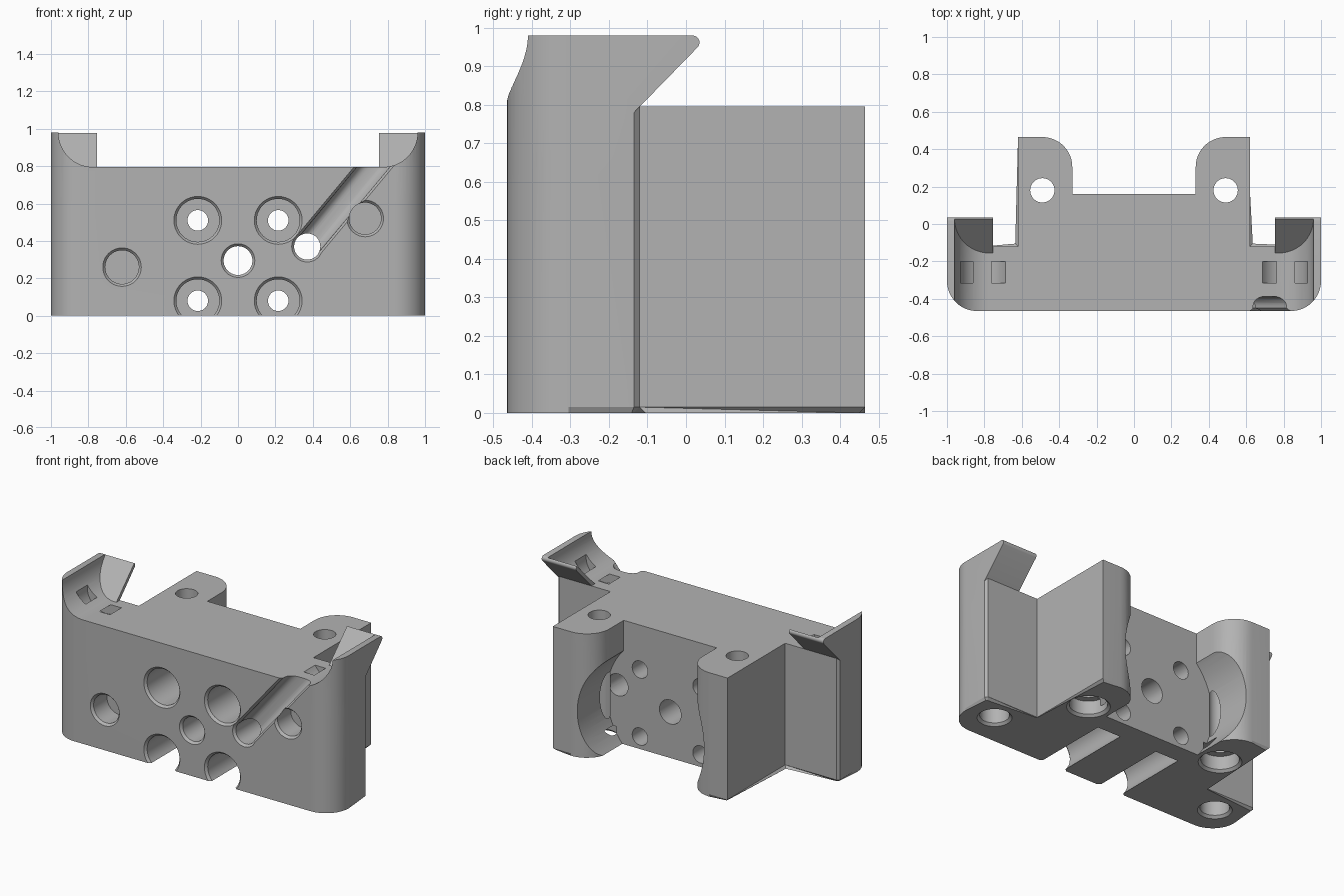
import bpy, bmesh, math
from mathutils import Vector

cube = bpy.data.objects.get("Cube")
if cube:
    bpy.data.objects.remove(cube, do_unlink=True)

grey = bpy.data.materials.new("plain_grey")
grey.use_nodes = True
GREY = (0.45, 0.45, 0.45, 1)
grey.diffuse_color = GREY
grey.node_tree.nodes["Principled BSDF"].inputs["Base Color"].default_value = GREY


def make(name, bm):
    bmesh.ops.recalc_face_normals(bm, faces=bm.faces)
    mesh = bpy.data.meshes.new(name)
    bm.to_mesh(mesh)
    bm.free()
    mesh.materials.append(grey)
    obj = bpy.data.objects.new(name, mesh)
    bpy.context.collection.objects.link(obj)
    return obj


def rounded(corners, steps=12):
    """Outline from (x, y, radius) corners."""
    out = []
    for i, (x, y, r) in enumerate(corners):
        p = Vector((x, y))
        if not r:
            out.append(p)
            continue
        a = (Vector(corners[i - 1][:2]) - p).normalized()
        b = (Vector(corners[(i + 1) % len(corners)][:2]) - p).normalized()
        half = a.angle(b) / 2
        centre = p + (a + b).normalized() * (r / math.sin(half))
        start = p + a * (r / math.tan(half)) - centre
        sweep = start.angle_signed(p + b * (r / math.tan(half)) - centre)
        for k in range(steps + 1):
            t = -sweep * k / steps
            out.append(centre + Vector((start.x * math.cos(t) - start.y * math.sin(t),
                                        start.x * math.sin(t) + start.y * math.cos(t))))
    return out


def prism(name, outline, place, w0, w1, chamfer=0):
    """Extrude an outline; place(u, v, w) gives the position in space."""
    bm = bmesh.new()
    rings = [[bm.verts.new(place(p[0], p[1], w)) for p in outline] for w in (w0, w1)]
    bottom = bm.faces.new(rings[0])
    bm.faces.new(rings[1])
    n = len(outline)
    for i in range(n):
        j = (i + 1) % n
        bm.faces.new((rings[0][i], rings[0][j], rings[1][j], rings[1][i]))
    if chamfer:
        bmesh.ops.bevel(bm, geom=list(bottom.edges), offset=chamfer, segments=1,
                        affect='EDGES', clamp_overlap=False)
    return make(name, bm)


def bore(profile, place, sides=40):
    """Turned cutter from (radius, depth) steps."""
    bm = bmesh.new()
    rings = []
    for r, d in profile:
        rings.append([bm.verts.new(place(r * math.cos(2 * math.pi * k / sides),
                                         r * math.sin(2 * math.pi * k / sides), d))
                      for k in range(sides)])
    bm.faces.new(rings[0])
    bm.faces.new(rings[-1])
    for a, b in zip(rings, rings[1:]):
        for k in range(sides):
            m = (k + 1) % sides
            bm.faces.new((a[k], a[m], b[m], b[k]))
    return make("cutter", bm)


def combine(obj, other, operation='DIFFERENCE'):
    mod = obj.modifiers.new("cut", 'BOOLEAN')
    mod.operation, mod.object, mod.solver = operation, other, 'EXACT'
    graph = bpy.context.evaluated_depsgraph_get()
    mesh = bpy.data.meshes.new_from_object(obj.evaluated_get(graph))
    obj.modifiers.clear()
    obj.data = mesh
    bpy.data.objects.remove(other, do_unlink=True)


def flat(u, v, w):
    return (u, v, w)


FRONT, BACK, TOP, RIM = -0.465, 0.465, 0.795, 0.98

# Main block with wings and two rear arms
half = [(1, FRONT, 0.16), (1, -0.135, 0), (0.985, -0.12, 0), (0.62, -0.12, 0),
        (0.62, BACK, 0), (0.33, BACK, 0.16), (0.33, 0.16, 0)]
plan = half + [(-x, y, r) for x, y, r in reversed(half)]
body = prism("carriage_block", rounded(plan), flat, 0, TOP, chamfer=0.015)

# Raised cradles with sloping rear lips
for s in (1, -1):
    side = rounded([(FRONT, 0.6, 0), (FRONT, RIM, 0), (0.06, RIM, 0.018),
                    (-0.135, 0.78, 0), (-0.135, 0.6, 0)], 6)
    cradle = prism("cradle", side, lambda u, v, w: (s * w, u, v), 0.755, 1)
    corner = rounded([(0.5, FRONT, 0), (1, FRONT, 0.16), (1, 0.3, 0), (0.5, 0.3, 0)])
    combine(cradle, prism("cutter", corner, lambda u, v, w: (s * u, v, w), 0.5, 1.2),
            'INTERSECT')
    hollow = [(0.775 + 0.185 * math.sin(t * math.pi / 32),
               RIM - 0.185 * math.cos(t * math.pi / 32)) for t in range(17)]
    hollow += [(0.96, 1.2), (0.5, 1.2), (0.5, TOP)]
    # the rear end of the hollow follows the slope of the lip
    combine(cradle, prism("cutter", hollow,
                          lambda u, v, w: (s * u, v - 0.95 if w else -1, v), 0, 1))
    combine(body, cradle, 'UNION')

    # Curved strap channel under the cradle
    arc = [math.radians(150 + 10 * k) for k in range(27)]
    strap = [(0.8 + 0.13 * math.cos(t), 0.86 + 0.13 * math.sin(t)) for t in arc]
    strap += [(0.8 + 0.075 * math.cos(t), 0.86 + 0.075 * math.sin(t)) for t in reversed(arc)]
    combine(body, prism("cutter", strap, lambda u, v, w: (s * u, w, v), -0.315, -0.2))

    # Vertical bolt hole in the arm, and blind pocket under the wing
    combine(body, bore([(0.125, -0.1), (0.125, 0), (0.11, 0.015), (0.11, 0.1),
                        (0.065, 0.1), (0.065, 1)],
                       lambda u, v, w: (s * 0.49 + u, 0.18 + v, w)))
    combine(body, bore([(0.1, -0.1), (0.1, 0), (0.085, 0.015), (0.085, 0.15)],
                       lambda u, v, w: (s * 0.82 + u, -0.26 + v, w)))

# Round recess between the arms
combine(body, bore([(0.45, 0.16), (0.45, 0.7)], lambda u, v, w: (u, w, 0.295 + v), 80))


def front_bore(x, z, r, depth, through=0):
    steps = [(r + 0.013, -0.1), (r + 0.013, 0), (r, 0.015), (r, depth)]
    if through:
        steps += [(through, depth), (through, 1)]
    combine(body, bore(steps, lambda u, v, w: (x + u, FRONT + w, z + v)))


# Four counterbored bolt holes, centre hole and two blind pockets
for x in (-0.215, 0.215):
    for z in (0.08, 0.51):
        front_bore(x, z, 0.115, 0.5, 0.055)
front_bore(0, 0.295, 0.077, 1)
front_bore(-0.62, 0.26, 0.09, 0.15)
front_bore(0.68, 0.52, 0.085, 0.15)

# Slanted cable groove ending in a through hole
front_bore(0.37, 0.37, 0.07, 1)
along = Vector((0.64, 0, 0.768))
across = Vector((0.768, 0, -0.64))
groove = rounded([(-0.08, -0.6, 0), (0.08, -0.6, 0), (0.08, FRONT, 0), (0.067, -0.45, 0),
                  (0.067, -0.387, 0.05), (-0.067, -0.387, 0.05), (-0.067, -0.45, 0),
                  (-0.08, FRONT, 0)], 6)
combine(body, prism("cutter", groove, lambda u, v, w: Vector((0.37, v, 0.37))
                    + along * w + across * u, 0, 0.75))

# Smooth the round walls, keep hard edges
bpy.ops.object.select_all(action='DESELECT')
body.select_set(True)
bpy.context.view_layer.objects.active = body
bpy.ops.object.shade_smooth_by_angle(angle=math.radians(25))
